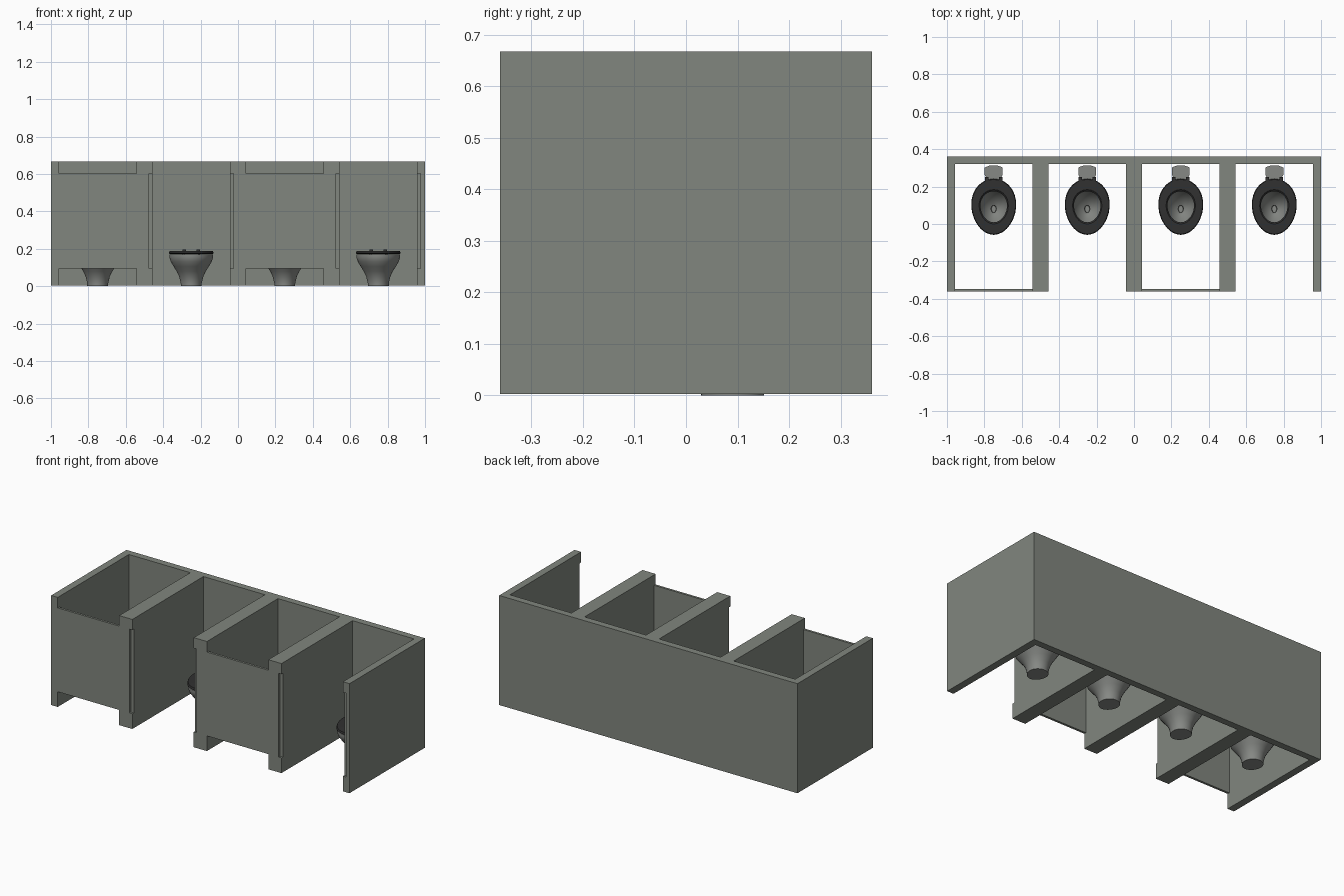
import bpy, bmesh, math

if "Cube" in bpy.data.objects:
    bpy.data.objects.remove(bpy.data.objects["Cube"])


def material(name, color):
    m = bpy.data.materials.new(name)
    m.use_nodes = True
    m.diffuse_color = (*color, 1)
    m.node_tree.nodes["Principled BSDF"].inputs["Base Color"].default_value = (*color, 1)
    return m


GREY = material("stone grey", (0.22, 0.24, 0.21))
CERAMIC = material("ceramic grey", (0.24, 0.25, 0.235))
DARK = material("dark seat", (0.03, 0.03, 0.03))
Z0, TOP, FRONT, BACK = 0.003, 0.667, -0.361, 0.361
STALL, INNER, SLOT = 0.25, 0.206, 0.226      # half widths
SLOT_Y = FRONT + 0.014


def finish(name, bm, mat, smooth=False):
    bmesh.ops.recalc_face_normals(bm, faces=bm.faces)
    mesh = bpy.data.meshes.new(name)
    bm.to_mesh(mesh)
    bm.free()
    mesh.materials.append(mat)
    ob = bpy.data.objects.new(name, mesh)
    bpy.context.collection.objects.link(ob)
    bpy.ops.object.select_all(action="DESELECT")
    ob.select_set(True)
    bpy.context.view_layer.objects.active = ob
    if smooth:
        bpy.ops.object.shade_smooth_by_angle(angle=math.radians(40))
    return ob


def prism(name, outline, z0, z1, mat):
    bm = bmesh.new()
    face = bm.faces.new([bm.verts.new((x, y, z0)) for x, y in outline])
    new = bmesh.ops.extrude_face_region(bm, geom=[face])["geom"]
    for v in new:
        if isinstance(v, bmesh.types.BMVert):
            v.co.z = z1
    return finish(name, bm, mat)


def rect(x0, x1, y0, y1):
    return [(x0, y0), (x1, y0), (x1, y1), (x0, y1)]


def loft(name, cx, rings, mat, closed=False, n=28):
    """Join egg-shaped rings given as (x radius, y radius, y centre, z)."""
    bm = bmesh.new()
    loops = []
    for rx, ry, cy, z in rings:
        loop = []
        for i in range(n):
            a = math.tau * i / n
            taper = 1 + 0.08 * math.sin(a)
            loop.append(bm.verts.new((cx + rx * math.cos(a) * taper, cy + ry * math.sin(a), z)))
        loops.append(loop)
    pairs = list(zip(loops, loops[1:]))
    if closed:
        pairs.append((loops[-1], loops[0]))
    else:
        bm.faces.new(loops[0])
        bm.faces.new(loops[-1])
    for a, b in pairs:
        for i in range(n):
            j = (i + 1) % n
            bm.faces.new((a[i], a[j], b[j], b[i]))
    return finish(name, bm, mat, True)


def stall(cx):
    # U-shaped partition with a shallow door rebate on its front edges
    shape = [(-STALL, FRONT), (-INNER, FRONT), (-INNER, 0.32), (INNER, 0.32),
             (INNER, FRONT), (STALL, FRONT), (STALL, BACK), (-STALL, BACK)]
    cutter = prism("rebate_cutter", rect(cx - SLOT, cx + SLOT, FRONT - 0.1, SLOT_Y), 0.095, 0.603, GREY)
    cutter.hide_render = True
    wall = prism("stall_walls", [(cx + x, y) for x, y in shape], Z0, TOP, GREY)
    cut = wall.modifiers.new("door_rebate", "BOOLEAN")
    cut.operation, cut.solver, cut.object = "DIFFERENCE", "EXACT", cutter
    bpy.ops.object.modifier_apply(modifier=cut.name)
    bpy.data.objects.remove(cutter)


def toilet(cx):
    # pedestal and bowl: up the outside, over the rim, down the inside
    loft("toilet_bowl", cx, [
        (0.056, 0.061, 0.09, 0), (0.056, 0.061, 0.09, 0.015), (0.064, 0.070, 0.09, 0.05),
        (0.078, 0.090, 0.09, 0.08), (0.094, 0.113, 0.09, 0.105), (0.110, 0.135, 0.09, 0.132),
        (0.117, 0.143, 0.09, 0.155), (0.115, 0.142, 0.09, 0.17),
        (0.078, 0.095, 0.09, 0.17), (0.072, 0.085, 0.09, 0.15), (0.055, 0.062, 0.09, 0.11),
        (0.030, 0.034, 0.085, 0.08), (0.014, 0.02, 0.08, 0.07), (0.012, 0.018, 0.08, 0.04)], CERAMIC)
    # seat ring
    loft("toilet_seat", cx, [
        (0.112, 0.142, 0.092, 0.171), (0.120, 0.150, 0.092, 0.177), (0.116, 0.146, 0.092, 0.187),
        (0.078, 0.092, 0.092, 0.189), (0.071, 0.083, 0.092, 0.182), (0.074, 0.087, 0.092, 0.171)],
        DARK, closed=True)
    # rear shelf behind the seat
    half = [(0.038, 0.20), (0.040, 0.25), (0.048, 0.262), (0.048, 0.302), (0.02, 0.313)]
    outline = [(cx + x, y) for x, y in half] + [(cx - x, y) for x, y in reversed(half)]
    prism("toilet_rear_shelf", outline, 0.125, 0.172, CERAMIC)
    # seat hinges
    for s in (-1, 1):
        x = cx + s * 0.038
        prism("seat_hinge", rect(x - 0.009, x + 0.009, 0.225, 0.252), 0.171, 0.195, DARK)


for i in range(4):
    centre = -0.75 + 0.5 * i
    stall(centre)
    toilet(centre)
    # alternate stalls have a closed door
    if i % 2 == 0:
        prism("door", rect(centre - SLOT, centre + SLOT, FRONT, SLOT_Y), 0.095, 0.603, GREY)
